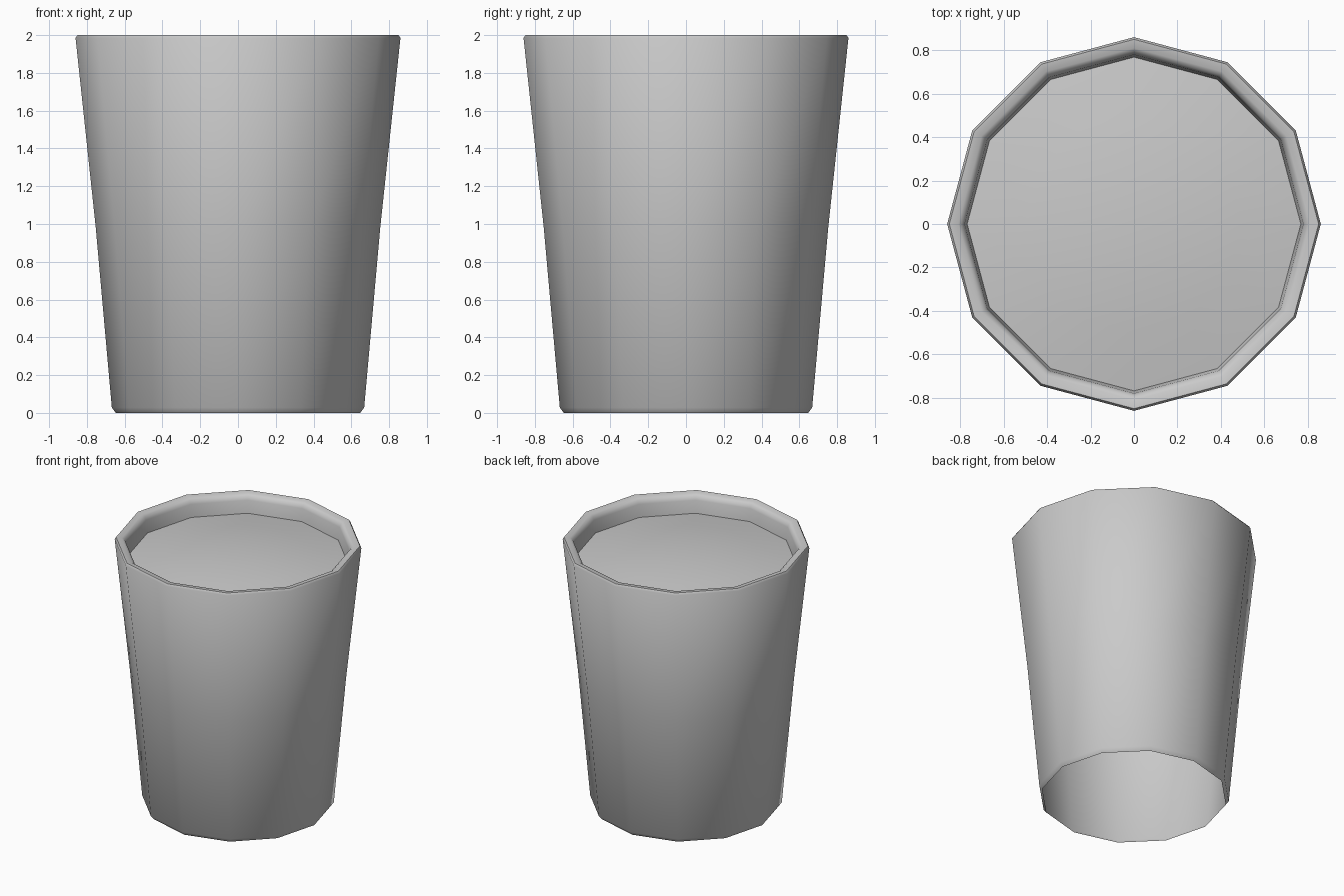
import bpy
import bmesh
from math import cos, sin, pi, radians

cube = bpy.data.objects.get("Cube")
if cube:
    bpy.data.objects.remove(cube, do_unlink=True)

SIDES = 12

grey = bpy.data.materials.new("plain_grey")
grey.use_nodes = True
colour = (0.59, 0.59, 0.59, 1)
grey.diffuse_color = colour
grey.node_tree.nodes["Principled BSDF"].inputs["Base Color"].default_value = colour


def lathe(name, profile, peak=None):
    """Turn a (radius, height) profile into a twelve-sided shell,
    closed with a fan up to the peak height if one is given."""
    bm = bmesh.new()
    rings = []
    for r, z in profile:
        rings.append([bm.verts.new((r * cos(2 * pi * i / SIDES),
                                    r * sin(2 * pi * i / SIDES), z))
                      for i in range(SIDES)])
    for low, high in zip(rings, rings[1:]):
        for i in range(SIDES):
            j = (i + 1) % SIDES
            bm.faces.new((low[i], low[j], high[j], high[i]))
    if peak is not None:
        tip = bm.verts.new((0, 0, peak))
        for i in range(SIDES):
            bm.faces.new((rings[-1][i], rings[-1][(i + 1) % SIDES], tip))
    mesh = bpy.data.meshes.new(name)
    bm.to_mesh(mesh)
    bm.free()
    mesh.materials.append(grey)
    obj = bpy.data.objects.new(name, mesh)
    bpy.context.collection.objects.link(obj)
    bpy.ops.object.select_all(action="DESELECT")
    obj.select_set(True)
    bpy.context.view_layer.objects.active = obj
    bpy.ops.object.shade_smooth_by_angle(angle=radians(40))


# Tapered body, open underneath: turned-in foot, slightly flared wall,
# rim and inner wall
lathe("cup_body",
      [(0.647, 0), (0.668, 0.028), (0.753, 0.98), (0.86, 1.985), (0.85, 2),
       (0.81, 1.996), (0.79, 1.982), (0.78, 1.955), (0.768, 1.86)])

# Gently domed surface filling the cup below the rim
lathe("cup_filling", [(0.768, 1.86), (0.5, 1.9), (0.25, 1.923)], peak=1.93)
